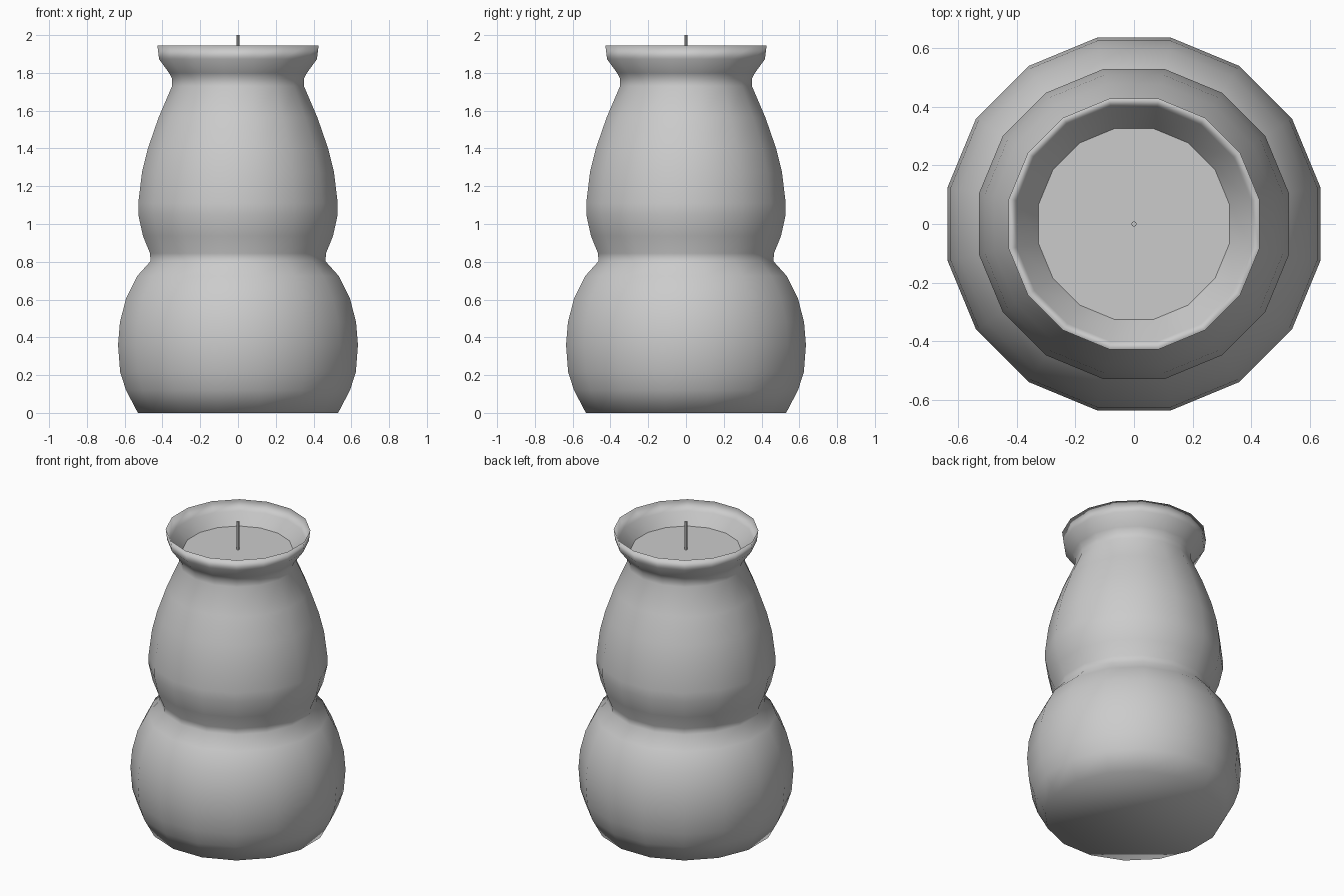
import bpy, bmesh
from math import cos, sin, pi

if "Cube" in bpy.data.objects:
    bpy.data.objects.remove(bpy.data.objects["Cube"])

SIDES = 16
FLAT = cos(pi / SIDES)  # profile is read at the middle of a facet


def finish(bm, name, smooth):
    bmesh.ops.recalc_face_normals(bm, faces=bm.faces)
    mesh = bpy.data.meshes.new(name)
    bm.to_mesh(mesh)
    bm.free()
    for p in mesh.polygons:
        p.use_smooth = smooth
    obj = bpy.data.objects.new(name, mesh)
    bpy.context.collection.objects.link(obj)
    return obj


def lathe(name, profile, smooth=True):
    """Revolve (radius, z) points, closing both ends with flat caps."""
    bm = bmesh.new()
    rings = []
    for r, z in profile:
        ring = []
        for i in range(SIDES):
            a = 2 * pi * (i + 0.5) / SIDES
            ring.append(bm.verts.new((r / FLAT * cos(a), r / FLAT * sin(a), z)))
        rings.append(ring)
    for lo, hi in zip(rings, rings[1:]):
        for i in range(SIDES):
            j = (i + 1) % SIDES
            bm.faces.new((lo[i], lo[j], hi[j], hi[i]))
    bm.faces.new(rings[0][::-1])
    bm.faces.new(rings[-1])
    return finish(bm, name, smooth)


# Gourd-shaped vessel: outer wall up to the flared lip, then down inside
lathe("vessel", [
    (0.53, 0.0), (0.593, 0.12), (0.624, 0.217), (0.635, 0.36), (0.625, 0.48),
    (0.593, 0.605), (0.533, 0.725), (0.463, 0.803), (0.466, 0.845),
    (0.503, 0.937), (0.528, 1.05), (0.528, 1.11), (0.508, 1.275),
    (0.477, 1.40), (0.42, 1.565), (0.349, 1.73), (0.349, 1.77),
    (0.365, 1.80), (0.418, 1.873), (0.427, 1.945),
    (0.40, 1.88), (0.325, 1.81), (0.315, 1.775)])

# Wax filling the neck
lathe("wax", [(0.32, 1.78), (0.326, 1.815)], smooth=False)

# Wick
bpy.ops.mesh.primitive_cylinder_add(vertices=8, radius=0.009, depth=0.2,
                                    location=(0, 0, 1.9))
bpy.context.object.name = "wick"
